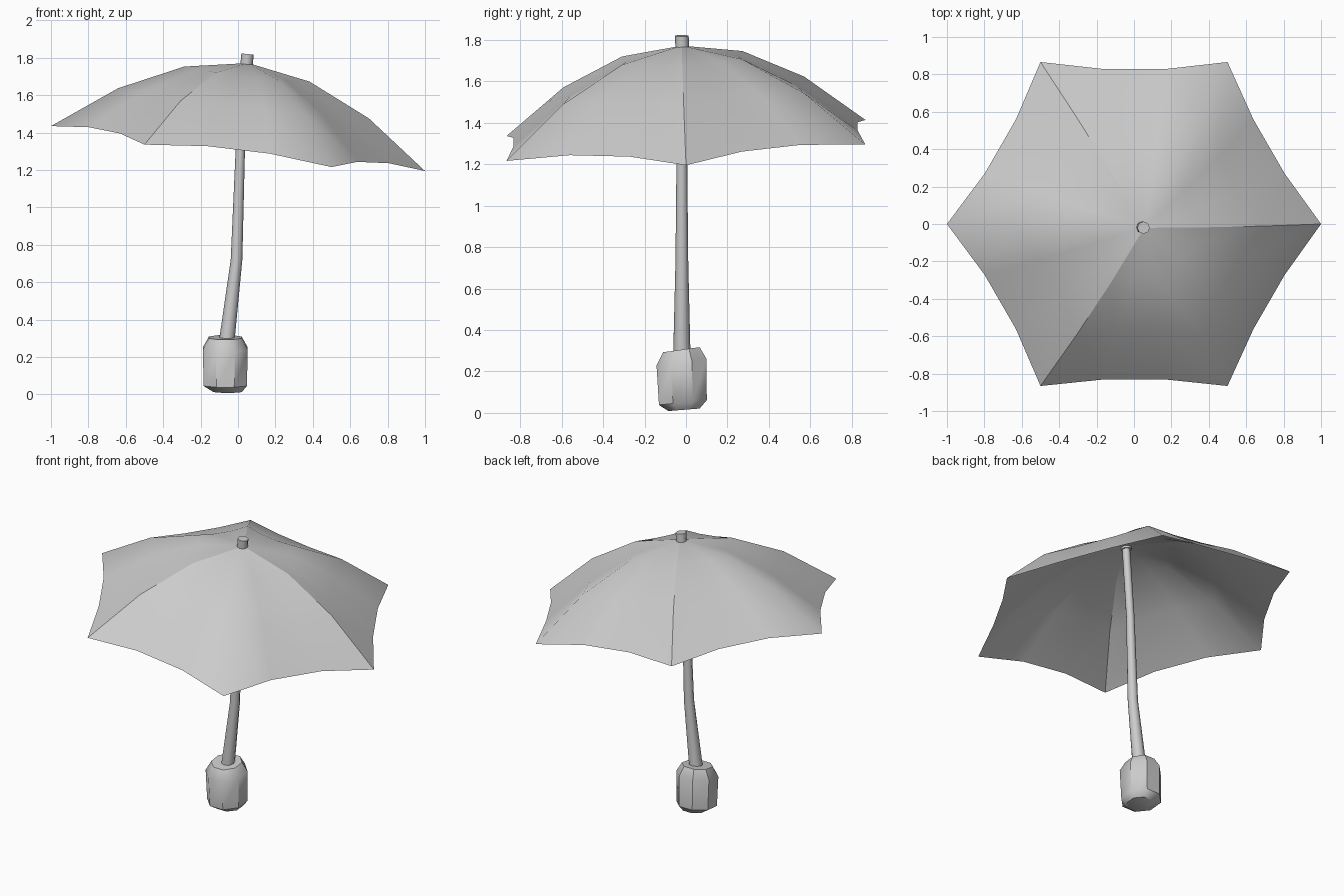
import bpy, bmesh, math
from mathutils import Vector

if "Cube" in bpy.data.objects:
    bpy.data.objects.remove(bpy.data.objects["Cube"])

grey = bpy.data.materials.new("grey")
grey.diffuse_color = (0.6, 0.6, 0.6, 1)
grey.use_nodes = True
grey.node_tree.nodes["Principled BSDF"].inputs["Base Color"].default_value = grey.diffuse_color


def finish(bm, name, angle, recalc=True):
    if recalc:
        bmesh.ops.recalc_face_normals(bm, faces=bm.faces)
    mesh = bpy.data.meshes.new(name)
    bm.to_mesh(mesh)
    bm.free()
    mesh.materials.append(grey)
    ob = bpy.data.objects.new(name, mesh)
    bpy.context.collection.objects.link(ob)
    bpy.ops.object.select_all(action='DESELECT')
    ob.select_set(True)
    bpy.context.view_layer.objects.active = ob
    bpy.ops.object.shade_smooth_by_angle(angle=math.radians(angle))
    return ob


def tube(name, rings, sides, angle, turn=0.0):
    """Loft capped rings given as (x, y, z, radius, slope_x, slope_y)."""
    bm = bmesh.new()
    loops = []
    for x, y, z, r, sx, sy in rings:
        loop = []
        for i in range(sides):
            a = 2 * math.pi * i / sides + turn
            dx, dy = r * math.cos(a), r * math.sin(a)
            loop.append(bm.verts.new((x + dx, y + dy, z + sx * dx + sy * dy)))
        loops.append(loop)
    for lo, hi in zip(loops, loops[1:]):
        for i in range(sides):
            j = (i + 1) % sides
            bm.faces.new((lo[i], lo[j], hi[j], hi[i]))
    bm.faces.new(loops[0][::-1])
    bm.faces.new(loops[-1])
    return finish(bm, name, angle)


# Canopy: three cloth pieces, each spanning two panels with a soft middle rib
RIB = [(0.0, 1.772), (0.335, 1.713), (0.67, 1.557), (1.0, 1.315)]
PULL = [(0, 0), (0.02, 0.0), (0.03, 0.008), (0.036, 0.03)]  # inward, upward


def lean(p):
    """Tip the canopy toward +x and slightly toward -y."""
    h = p.z - 1.315
    return Vector((p.x + 0.12 * h, p.y - 0.045 * h,
                   p.z - 0.12 * p.x + 0.045 * p.y))


def cloth_point(ring, step):
    """Point on a ring; three steps make one panel."""
    r, z = RIB[ring]
    panel, k = divmod(step, 3)
    a, b = (math.radians(60 * (panel + n)) for n in (0, 1))
    p = Vector((math.cos(a), math.sin(a), 0)).lerp(
        Vector((math.cos(b), math.sin(b), 0)), k / 3) * r
    if k:
        inward, up = PULL[ring]
        m = (a + b) / 2
        p -= Vector((math.cos(m), math.sin(m), 0)) * inward
        z += up
    p.z = z
    return lean(p)


bm = bmesh.new()
for piece in range(3):
    apex = bm.verts.new(cloth_point(0, 0))
    rows = [[bm.verts.new(cloth_point(ring, piece * 6 + s)) for s in range(7)]
            for ring in (1, 2, 3)]
    for s in range(6):
        bm.faces.new((apex, rows[0][s], rows[0][s + 1]))
        for inner, outer in zip(rows, rows[1:]):
            bm.faces.new((inner[s], outer[s], outer[s + 1], inner[s + 1]))
finish(bm, "canopy", 60, recalc=False)

# Bent shaft
tube("shaft", [(-0.062, -0.02, 0.27, 0.042, 0, 0),
               (-0.008, -0.02, 0.72, 0.031, 0, 0),
               (0.012, -0.02, 1.30, 0.025, 0, 0),
               (0.045, -0.02, 1.755, 0.024, 0, 0)], 8, 50)

# Tip cap above the canopy
tube("tip_cap", [(0.045, -0.018, 1.755, 0.033, -0.1, 0),
                 (0.051, -0.02, 1.82, 0.033, -0.1, 0)], 8, 50)

# Chunky faceted handle
tube("handle", [(-0.055, -0.01, 0.015, 0.082, 0, 0.08),
                (-0.068, -0.015, 0.05, 0.125, 0, 0.1),
                (-0.068, -0.022, 0.245, 0.13, 0, 0.14),
                (-0.068, -0.022, 0.305, 0.095, 0, 0.14)],
     8, 40, math.radians(22.5))
